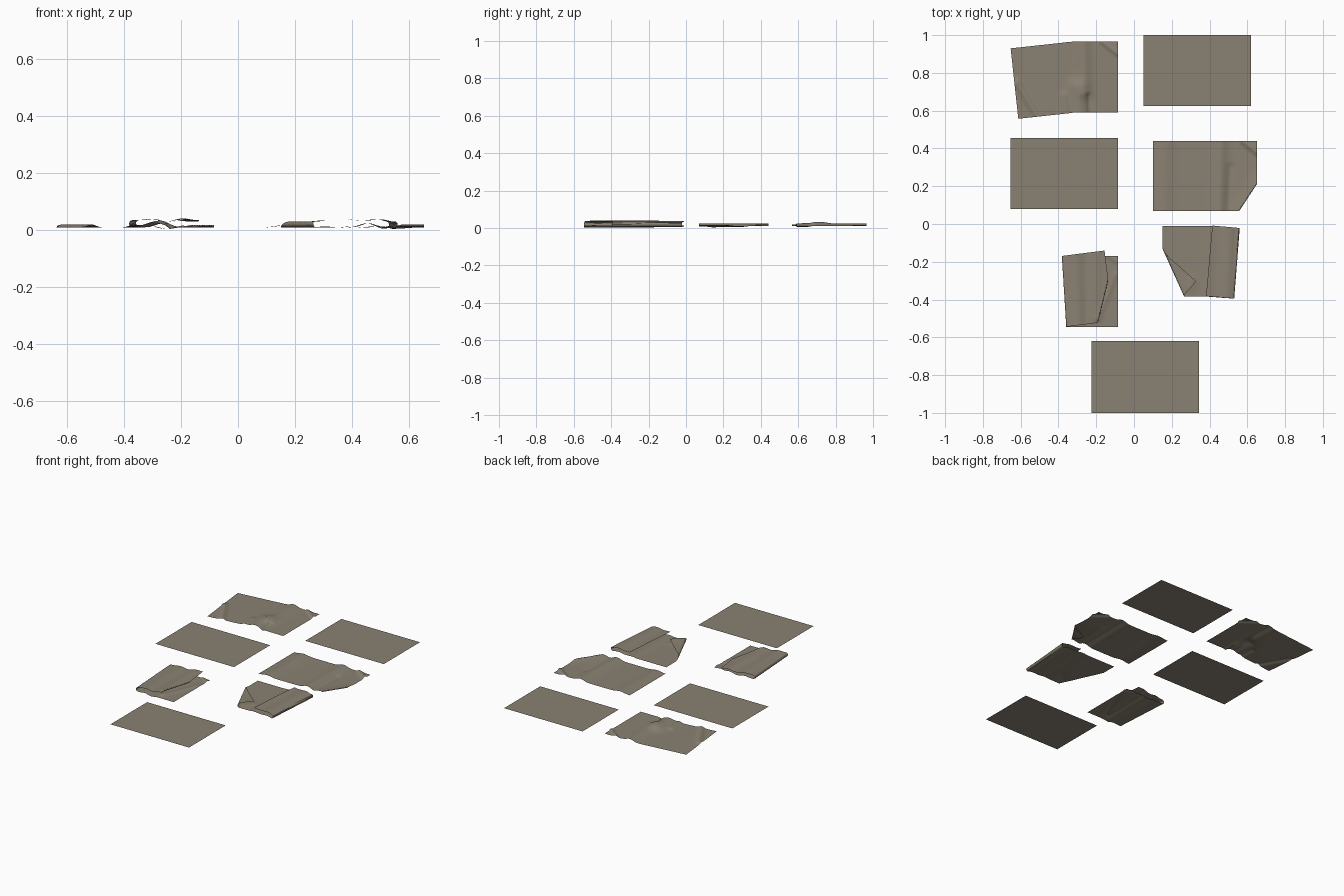
import bpy, bmesh, math
from mathutils import Vector

if "Cube" in bpy.data.objects:
    bpy.data.objects.remove(bpy.data.objects["Cube"])

W, H = 0.57, 0.375          # sheet size

mat = bpy.data.materials.new("grey_brown_card")
mat.diffuse_color = (0.255, 0.220, 0.168, 1)
mat.use_nodes = True
mat.node_tree.nodes["Principled BSDF"].inputs["Base Color"].default_value = mat.diffuse_color


def V(x, y):
    return Vector((x, y, 0))


def fold(a, b, r, side=1):
    """Roll everything left of the line a->b over (side 1) or under (side -1)."""
    a, b = V(*a), V(*b)
    d = (b - a).normalized()
    n = Vector((-d.y, d.x, 0))

    def f(p):
        q = Vector((p.x, p.y, 0))
        t, h = (q - a).dot(n), p.z * side
        if t <= 0:
            return p
        if t < math.pi * r:
            off, z = (r - h) * math.sin(t / r), r - (r - h) * math.cos(t / r)
        else:
            off, z = math.pi * r - t, 2 * r - h
        q += n * (off - t)
        return Vector((q.x, q.y, z * side))
    return f


def bend(pivot, x0, x1, degrees):
    """Turn the sheet in its plane, ramping in from x0 to x1."""
    def f(p):
        t = min(1, max(0, (p.x - x0) / (x1 - x0)))
        a = math.radians(degrees) * t * t * (3 - 2 * t)
        x, y = p.x - pivot[0], p.y - pivot[1]
        return Vector((pivot[0] + x * math.cos(a) - y * math.sin(a),
                       pivot[1] + x * math.sin(a) + y * math.cos(a), p.z))
    return f


def ridge(a, b, width, height):
    """Soft crease along the segment a-b."""
    a, b = V(*a), V(*b)
    ab = b - a

    def f(p):
        q = Vector((p.x, p.y, 0))
        t = min(1, max(0, (q - a).dot(ab) / ab.length_squared))
        d = (q - a - ab * t).length / width
        return p + Vector((0, 0, height * math.exp(-d * d)))
    return f


def sheet(name, x, y, steps=None, w=W, h=H, base=0.0):
    """Rectangular sheet from its lower left corner, run through the fold steps."""
    nx, ny = (88, 58) if steps else (1, 1)
    bm = bmesh.new()
    rows = []
    for j in range(ny + 1):
        row = []
        for i in range(nx + 1):
            p = V(x + w * i / nx, y + h * j / ny)
            for s in steps or []:
                p = s(p)
            row.append(bm.verts.new((p.x, p.y, max(0.003 if steps else 0, p.z + base))))
        rows.append(row)
    for j in range(ny):
        for i in range(nx):
            bm.faces.new((rows[j][i], rows[j][i + 1], rows[j + 1][i + 1], rows[j + 1][i]))
    me = bpy.data.meshes.new(name)
    bm.to_mesh(me)
    bm.free()
    me.materials.append(mat)
    ob = bpy.data.objects.new(name, me)
    bpy.context.collection.objects.link(ob)
    if steps:
        bpy.context.view_layer.objects.active = ob
        ob.select_set(True)
        bpy.ops.object.shade_smooth_by_angle(angle=math.radians(30))
        ob.select_set(False)


# flat sheets
sheet("flat_sheet_back", 0.05, 0.625)
sheet("flat_sheet_left", -0.655, 0.08)
sheet("flat_sheet_front", -0.225, -1.0, h=0.38)

# back left sheet: skewed, with a buckle down the middle and creased corners
sheet("buckled_sheet", -0.655, 0.59, [
    bend((-0.33, 0.965), -0.24, -0.40, 6.2),
    ridge((-0.27, 0.98), (-0.26, 0.70), 0.035, 0.014),
    ridge((-0.30, 0.72), (-0.29, 0.57), 0.045, 0.016),
    ridge((-0.37, 0.68), (-0.36, 0.57), 0.02, 0.008),
    ridge((-0.24, 0.68), (-0.235, 0.57), 0.012, -0.008),
    ridge((-0.62, 0.75), (-0.51, 0.565), 0.018, 0.010),
    ridge((-0.17, 0.965), (-0.085, 0.90), 0.012, 0.008),
], base=0.009)

# right sheet: gentle waves, lower right corner tucked under
sheet("corner_tucked_sheet", 0.10, 0.07, [
    fold((0.65, 0.215), (0.555, 0.07), 0.003, -1),
    ridge((0.66, 0.20), (0.56, 0.06), 0.05, 0.008),
    ridge((0.17, 0.46), (0.16, 0.05), 0.04, 0.008),
    ridge((0.46, 0.46), (0.45, 0.05), 0.035, 0.014),
    ridge((0.51, 0.30), (0.50, 0.05), 0.02, -0.005),
    ridge((0.575, 0.44), (0.65, 0.38), 0.015, 0.010),
], w=0.552, h=0.37, base=0.009)

# front right sheet: right edge rolled over, lower left corner folded up
sheet("edge_rolled_sheet", 0.15, -0.385, [
    bend((0.40, -0.01), 0.30, 0.50, -4),
    fold((0.548, -0.02), (0.518, -0.40), 0.012),
    fold((0.275, -0.38), (0.16, -0.125), 0.011),
    ridge((0.31, -0.30), (0.30, -0.33), 0.03, 0.004),
    ridge((0.50, 0.0), (0.48, -0.41), 0.035, 0.005),
    ridge((0.54, -0.02), (0.52, -0.41), 0.015, -0.003),
    ridge((0.40, 0.0), (0.39, -0.40), 0.03, 0.004),
], base=0.008)

# front left sheet: corner tucked, then left half folded over
sheet("half_folded_sheet", -0.625, -0.545, [
    fold((-0.54, -0.545), (-0.625, -0.32), 0.003),
    fold((-0.346, -0.54), (-0.371, -0.14), 0.013),
    ridge((-0.25, -0.10), (-0.25, -0.55), 0.03, -0.006),
    ridge((-0.31, -0.10), (-0.29, -0.55), 0.025, 0.004),
    ridge((-0.20, -0.15), (-0.21, -0.50), 0.025, 0.004),
    ridge((-0.10, -0.27), (-0.19, -0.50), 0.015, 0.004),
    ridge((-0.135, -0.17), (-0.085, -0.20), 0.012, 0.005),
], w=0.54, base=0.009)
